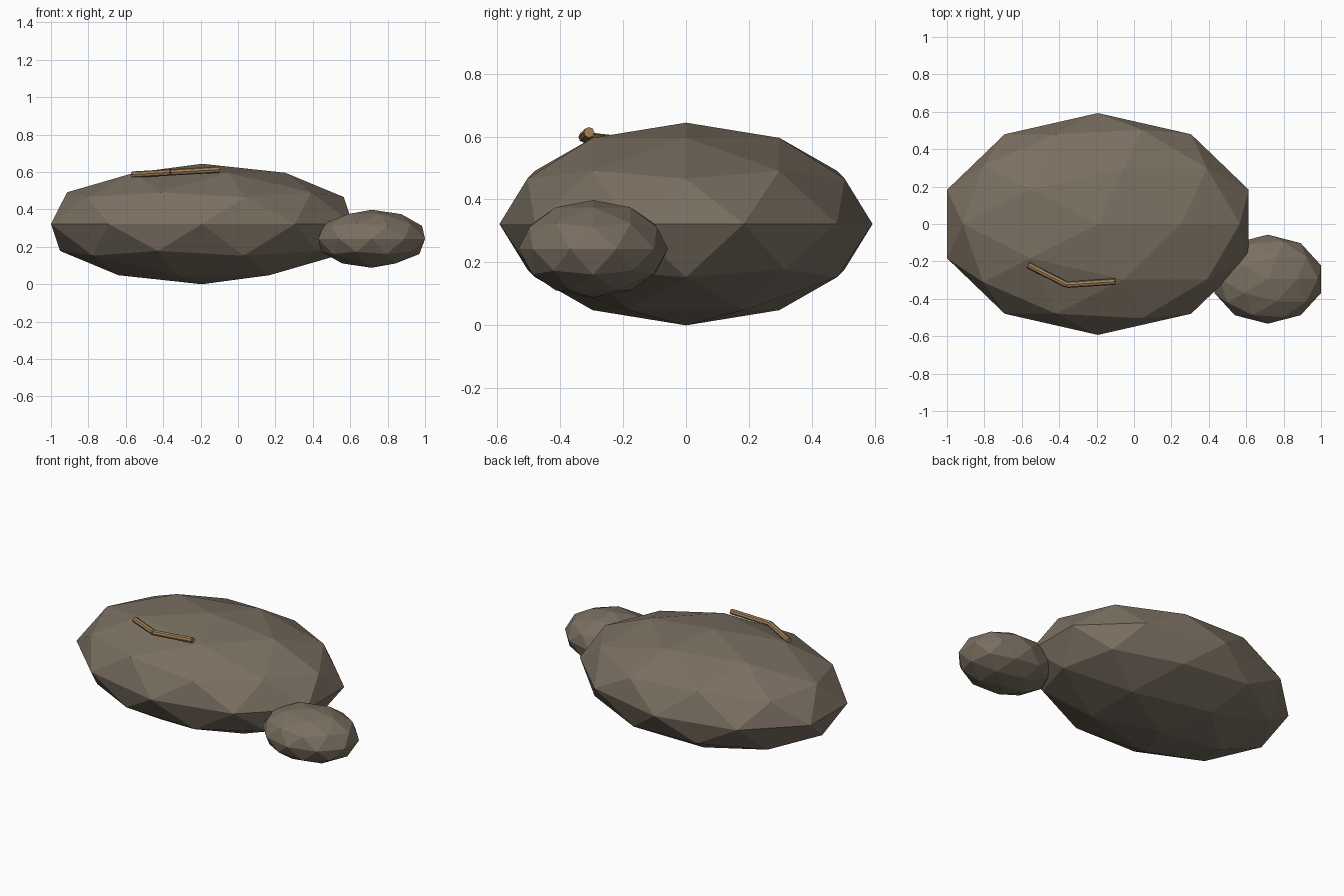
import bpy
from mathutils import Vector

if "Cube" in bpy.data.objects:
    bpy.data.objects.remove(bpy.data.objects["Cube"])


def material(name, rgb):
    m = bpy.data.materials.new(name)
    m.diffuse_color = (*rgb, 1)
    m.use_nodes = True
    m.node_tree.nodes["Principled BSDF"].inputs["Base Color"].default_value = m.diffuse_color
    return m


stone = material("warm grey stone", (0.195, 0.160, 0.120))
wood = material("tan wood", (0.36, 0.22, 0.095))


def boulder(name, centre, radii):
    """Faceted, squashed rock."""
    bpy.ops.mesh.primitive_ico_sphere_add(subdivisions=2, radius=1, location=centre)
    ob = bpy.context.object
    ob.name = name
    ob.scale = radii
    bpy.ops.object.transform_apply(location=False, rotation=False, scale=True)
    ob.data.materials.append(stone)


def stick(name, start, end, radius):
    """Straight faceted rod between two points."""
    a, b = Vector(start), Vector(end)
    bpy.ops.mesh.primitive_cylinder_add(vertices=8, radius=radius,
                                        depth=(b - a).length, location=(a + b) / 2)
    ob = bpy.context.object
    ob.name = name
    ob.rotation_mode = 'QUATERNION'
    ob.rotation_quaternion = (b - a).to_track_quat('Z', 'Y')
    ob.data.materials.append(wood)


# Rocks
boulder("large_rock", (-0.193, 0, 0.322), (0.848, 0.593, 0.322))
boulder("small_rock", (0.715, -0.295, 0.243), (0.30, 0.238, 0.155))

# Bent twig lying on the large rock
bend = (-0.36, -0.325, 0.598)
stick("twig_left", (-0.565, -0.22, 0.586), bend, 0.017)
stick("twig_right", bend, (-0.10, -0.308, 0.613), 0.017)
